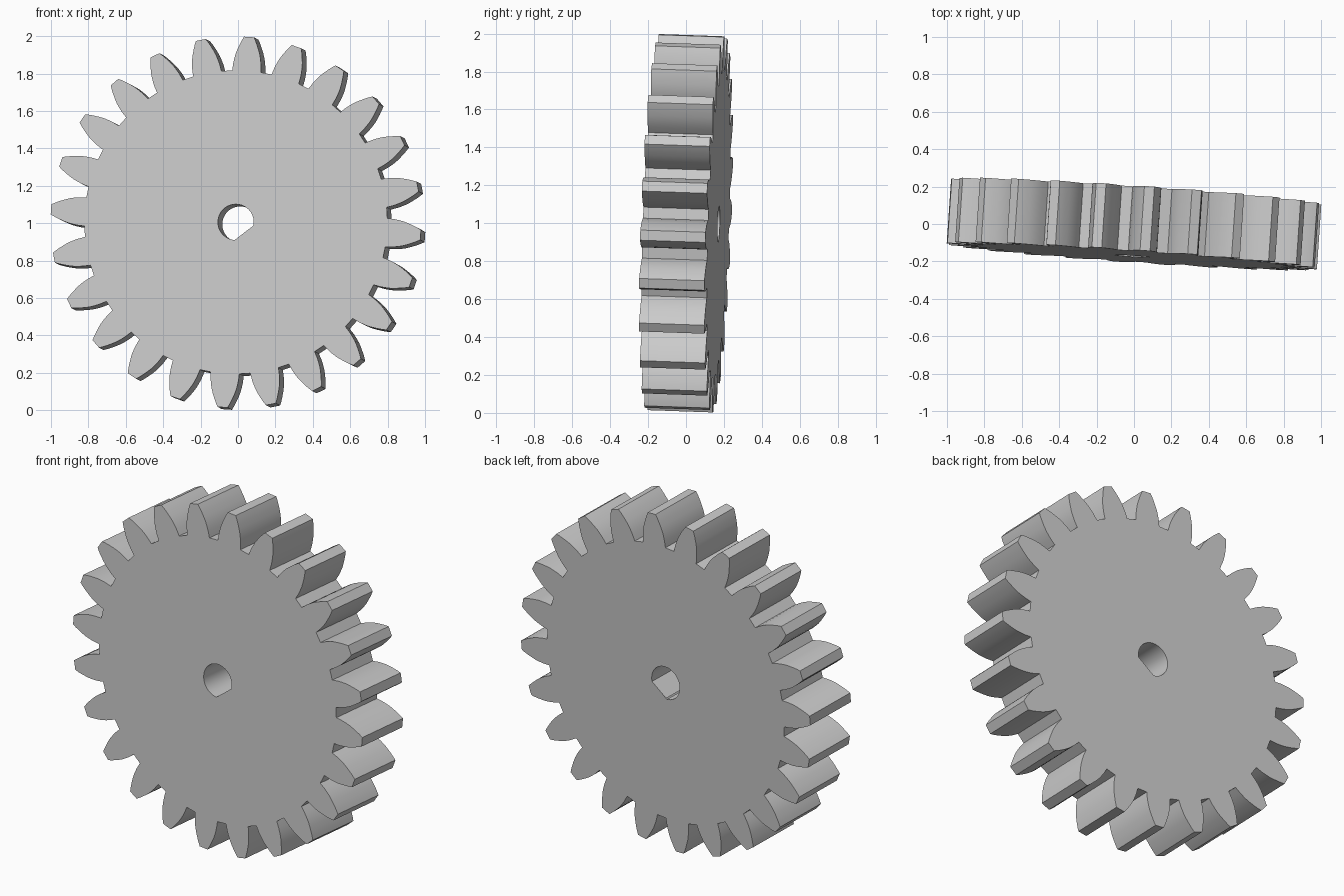
import bpy, bmesh
from math import radians, degrees, cos, sin, acos, pi
from mathutils import Matrix

cube = bpy.data.objects.get("Cube")
if cube:
    bpy.data.objects.remove(cube, do_unlink=True)

TEETH, PHASE, THICKNESS = 24, radians(85.9), 0.345
BORE_R, BORE_FLAT = 0.096, 0.076
# Half of one tooth: (radius, half angle) from root to tip
FLANK = [(0.812, 0.095), (0.85, 0.088), (0.875, 0.081), (0.9, 0.073),
         (0.925, 0.062), (0.95, 0.05), (0.972, 0.039), (0.993, 0.027)]


def polar(r, a):
    return (r * cos(a), 0, r * sin(a))


# Toothed rim outline
rim = []
for i in range(TEETH):
    mid = PHASE + i * 2 * pi / TEETH
    rim += [polar(r, mid - a) for r, a in FLANK]
    rim += [polar(r, mid + a) for r, a in reversed(FLANK)]

# D-shaped shaft bore: an arc closed by a flat
flat_dir = PHASE - radians(135)
half = acos(BORE_FLAT / BORE_R)
steps = 40
bore = [polar(BORE_R, flat_dir + half + (2 * pi - 2 * half) * i / steps)
        for i in range(steps + 1)]

# Fill between the outlines, then extrude through the thickness
bm = bmesh.new()
edges = []
for loop in (rim, bore):
    verts = [bm.verts.new(p) for p in loop]
    edges += [bm.edges.new((v, verts[i - 1])) for i, v in enumerate(verts)]
bmesh.ops.triangle_fill(bm, use_beauty=True, use_dissolve=False,
                        edges=edges, normal=(0, -1, 0))
out = bmesh.ops.extrude_face_region(bm, geom=bm.faces[:], use_keep_orig=True)
top = [g for g in out["geom"] if isinstance(g, bmesh.types.BMVert)]
bmesh.ops.translate(bm, verts=top, vec=(0, THICKNESS, 0))
bmesh.ops.translate(bm, verts=bm.verts[:], vec=(0, -THICKNESS / 2, 0))
bmesh.ops.recalc_face_normals(bm, faces=bm.faces[:])

# Slight lean of the whole wheel
lean = Matrix.Rotation(radians(-2), 4, "X") @ Matrix.Rotation(radians(-3.9), 4, "Z")
bm.transform(Matrix.Translation((0, 0, 1)) @ lean)
mesh = bpy.data.meshes.new("gear_wheel")
bm.to_mesh(mesh)
bm.free()
gear = bpy.data.objects.new("gear_wheel", mesh)
bpy.context.collection.objects.link(gear)

# Plain grey finish
grey = bpy.data.materials.new("light_grey")
grey.use_nodes = True
color = (0.6, 0.6, 0.6, 1)
grey.diffuse_color = color
grey.node_tree.nodes["Principled BSDF"].inputs["Base Color"].default_value = color
mesh.materials.append(grey)

bpy.ops.object.select_all(action="DESELECT")
gear.select_set(True)
bpy.context.view_layer.objects.active = gear
bpy.ops.object.shade_smooth_by_angle(angle=radians(20))
